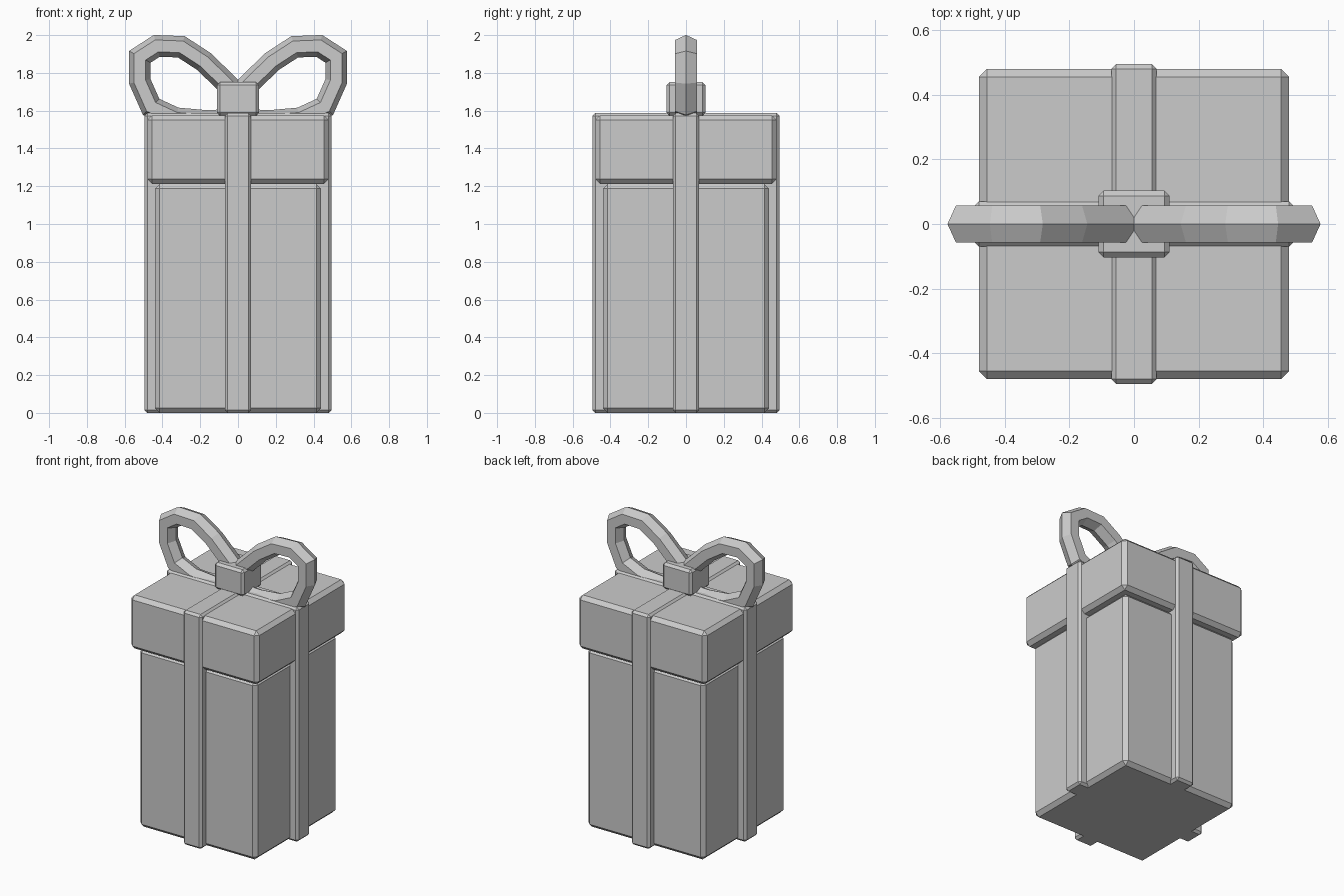
import bpy
import bmesh
from mathutils import Vector

cube = bpy.data.objects.get("Cube")
if cube:
    bpy.data.objects.remove(cube, do_unlink=True)

# Single flat colour
grey = bpy.data.materials.new("light_grey")
grey.use_nodes = True
colour = (0.6, 0.6, 0.6, 1)
grey.diffuse_color = colour
grey.node_tree.nodes["Principled BSDF"].inputs["Base Color"].default_value = colour


def add_object(name, bm):
    bmesh.ops.recalc_face_normals(bm, faces=bm.faces)
    mesh = bpy.data.meshes.new(name)
    bm.to_mesh(mesh)
    bm.free()
    mesh.materials.append(grey)
    obj = bpy.data.objects.new(name, mesh)
    bpy.context.collection.objects.link(obj)
    return obj


def chamfered_box(name, half_x, half_y, bottom, top, chamfer):
    bm = bmesh.new()
    bmesh.ops.create_cube(bm, size=2)
    for v in bm.verts:
        z = top if v.co.z > 0 else bottom
        v.co = (v.co.x * half_x, v.co.y * half_y, z)
    bmesh.ops.bevel(bm, geom=bm.edges[:], offset=chamfer, segments=1,
                    profile=0.5, affect='EDGES')
    return add_object(name, bm)


# Box, lid, crossing ribbons and knot
chamfered_box("box_body", 0.44, 0.44, 0, 1.212, 0.025)
chamfered_box("box_lid", 0.48, 0.48, 1.212, 1.575, 0.025)
chamfered_box("ribbon_front_to_back", 0.07, 0.495, 0, 1.588, 0.015)
chamfered_box("ribbon_side_to_side", 0.495, 0.07, 0, 1.588, 0.015)
chamfered_box("bow_knot", 0.11, 0.103, 1.573, 1.752, 0.016)

# Bow loop: a six-sided band swept along a path, mirrored across the knot
path = [Vector(p) for p in (
    (0, 1.685), (0.18, 1.86), (0.30, 1.938), (0.43, 1.943), (0.52, 1.885),
    (0.52, 1.755), (0.46, 1.62), (0.33, 1.56), (0.16, 1.545), (0, 1.555))]
section = [(0.057, 0), (0.031, 0.057), (-0.031, 0.057),
           (-0.057, 0), (-0.031, -0.057), (0.031, -0.057)]


def mirrored(p):
    return Vector((-p.x, p.y))


bm = bmesh.new()
rings = []
for i, p in enumerate(path):
    before = path[i - 1] if i else mirrored(path[1])
    after = path[i + 1] if i < len(path) - 1 else mirrored(path[-2])
    d1, d2 = (p - before).normalized(), (after - p).normalized()
    n1, n2 = Vector((-d1.y, d1.x)), Vector((-d2.y, d2.x))
    normal = (n1 + n2).normalized()
    normal /= normal.dot(n1)
    rings.append([bm.verts.new((p.x + normal.x * r, y, p.y + normal.y * r))
                  for r, y in section])
for a, b in zip(rings, rings[1:]):
    for k in range(len(section)):
        j = (k + 1) % len(section)
        bm.faces.new((a[k], a[j], b[j], b[k]))
bow = add_object("bow_loops", bm)
mirror = bow.modifiers.new("mirror", 'MIRROR')
mirror.use_axis[0] = True
